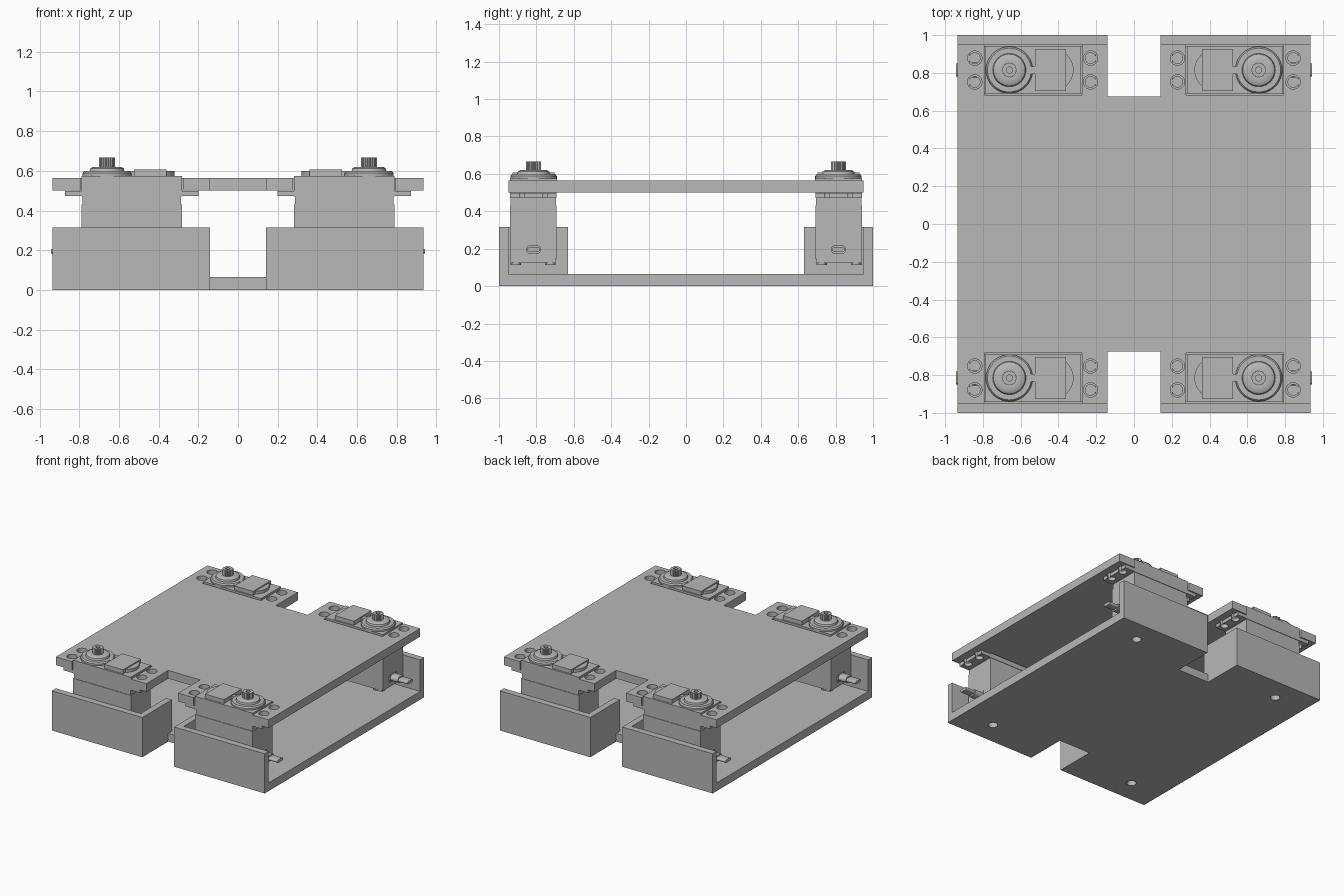
import bpy, bmesh, math
from mathutils import Matrix

cube = bpy.data.objects.get("Cube")
if cube:
    bpy.data.objects.remove(cube, do_unlink=True)

grey = bpy.data.materials.new("plain grey")
grey.use_nodes = True
COLOUR = (0.48, 0.48, 0.48, 1)
grey.diffuse_color = COLOUR
grey.node_tree.nodes["Principled BSDF"].inputs["Base Color"].default_value = COLOUR


def finish(name, bm, smooth=False):
    bmesh.ops.recalc_face_normals(bm, faces=bm.faces)
    me = bpy.data.meshes.new(name)
    bm.to_mesh(me)
    bm.free()
    me.materials.append(grey)
    ob = bpy.data.objects.new(name, me)
    bpy.context.collection.objects.link(ob)
    if smooth:
        bpy.ops.object.select_all(action='DESELECT')
        ob.select_set(True)
        bpy.context.view_layer.objects.active = ob
        bpy.ops.object.shade_smooth_by_angle(angle=math.radians(35))
    return ob


def prism(name, outline, z0, z1, smooth=False):
    """Extrude a flat outline from z0 up to z1."""
    bm = bmesh.new()
    face = bm.faces.new([bm.verts.new((x, y, z0)) for x, y in outline])
    top = bmesh.ops.extrude_face_region(bm, geom=[face])["geom"]
    for v in top:
        if isinstance(v, bmesh.types.BMVert):
            v.co.z = z1
    return finish(name, bm, smooth)


def box(name, x0, x1, y0, y1, z0, z1):
    return prism(name, [(x0, y0), (x1, y0), (x1, y1), (x0, y1)], z0, z1)


def lathe(name, cx, cy, profile, steps=40):
    """Stack of rings (radius, z) closed by a cap at each end."""
    bm = bmesh.new()
    rings = [[bm.verts.new((cx + r * math.cos(2 * math.pi * i / steps),
                            cy + r * math.sin(2 * math.pi * i / steps), z))
              for i in range(steps)] for r, z in profile]
    for a, b in zip(rings, rings[1:]):
        for i in range(steps):
            j = (i + 1) % steps
            bm.faces.new((a[i], a[j], b[j], b[i]))
    bm.faces.new(rings[0])
    bm.faces.new(rings[-1])
    return finish(name, bm, True)


def cut(ob, cutters):
    for c in cutters:
        mod = ob.modifiers.new("cut", 'BOOLEAN')
        mod.operation, mod.solver, mod.object = 'DIFFERENCE', 'EXACT', c
        bpy.context.view_layer.objects.active = ob
        bpy.ops.object.modifier_apply(modifier=mod.name)
        bpy.data.objects.remove(c, do_unlink=True)


def hole(x, y, r, z0, z1):
    return lathe("hole_cutter", x, y, [(r, z0), (r, z1)], 24)


CORNERS = [(1, -1, "front_left"), (-1, -1, "front_right"),
           (1, 1, "back_left"), (-1, 1, "back_right")]
W, NX, NY = 0.935, 0.14, 0.675      # half width, notch half width, notch depth line
SX, SY = 0.66, 0.815                # motor shaft position


def h_outline(depth, slot=None):
    """Notched outline; slot cuts an open bay for each motor."""
    q = [(W, 0), (W, depth)]
    if slot:
        x0, x1, y = slot
        q += [(x1, depth), (x1, y), (x0, y), (x0, depth)]
    q += [(NX, depth), (NX, NY)]
    back = q[1:] + [(-x, y) for x, y in reversed(q[1:])]
    return back + [(-x, -y) for x, y in back]


# Base tray with screw holes and walls
tray = prism("tray_floor", h_outline(1), 0, 0.065)
cut(tray, [hole(sx * SX, sy * SY, 0.035, -0.1, 0.1) for sx, sy, _ in CORNERS])
for sx, sy, tag in CORNERS:
    wall = [(W, 0.95), (W, 1), (NX, 1), (NX, 0.63), (NX + 0.05, 0.63), (NX + 0.05, 0.95)]
    prism("tray_wall_" + tag, [(sx * x, sy * y) for x, y in wall], 0.065, 0.315)

# Top plate with bays and mounting holes
plate = prism("top_plate", h_outline(0.95, (0.275, 0.792, 0.682)), 0.5, 0.565)
cut(plate, [hole(sx * x, sy * y, 0.038, 0.4, 0.7)
            for sx, sy, _ in CORNERS for x in (0.23, 0.843) for y in (0.752, 0.878)])


def motor():
    """Parts of one motor, drawn in the +x +y corner."""
    parts = [box("motor_foot_cover", 0.287, 0.783, 0.697, 0.937, 0.123, 0.145),
             box("motor_case", 0.282, 0.788, 0.692, 0.942, 0.145, 0.43),
             box("motor_upper_case", 0.286, 0.784, 0.696, 0.938, 0.43, 0.47),
             box("motor_head", 0.282, 0.788, 0.692, 0.942, 0.47, 0.575)]
    # Mounting ears with open screw slots
    for side, x0, x1, hx, e0, e1 in (("inner", 0.2, 0.282, 0.23, 0.19, 0.23),
                                     ("outer", 0.788, 0.872, 0.843, 0.843, 0.9)):
        ear = box("motor_ear_" + side, x0, x1, 0.692, 0.942, 0.472, 0.499)
        for y in (0.752, 0.878):
            cut(ear, [hole(hx, y, 0.028, 0.4, 0.6),
                      box("slot_cutter", e0, e1, y - 0.012, y + 0.012, 0.4, 0.6)])
        parts.append(ear)
    # Gear cover, collar and splined shaft
    parts.append(lathe("motor_gear_cover", SX, SY,
                       [(0.124, 0.57), (0.124, 0.588), (0.116, 0.598), (0.088, 0.598),
                        (0.084, 0.612), (0.072, 0.62), (0.045, 0.62)]))
    spline = [(SX + r * math.cos(math.pi * i / 20), SY + r * math.sin(math.pi * i / 20))
              for i in range(40) for r in [0.04 if i % 2 else 0.036]]
    shaft = prism("motor_shaft", spline, 0.61, 0.666)
    cut(shaft, [hole(SX, SY, 0.016, 0.63, 0.7)])
    parts.append(shaft)
    # Raised lid with rounded end and small key
    arc = [(0.43 + 0.11 * math.cos(math.pi * (0.5 + i / 20)),
            SY + 0.11 * math.sin(math.pi * (0.5 + i / 20))) for i in range(21)]
    parts.append(prism("motor_lid_round", arc, 0.57, 0.598, True))
    parts.append(box("motor_lid_plate", 0.36, 0.525, 0.703, 0.927, 0.57, 0.607))
    parts.append(box("motor_lid_key", 0.525, 0.55, SY - 0.02, SY + 0.02, 0.57, 0.6))
    # Case screws underneath
    for x in (0.32, 0.75):
        for y in (0.725, 0.909):
            parts.append(lathe("motor_screw", x, y, [(0.028, 0.114), (0.028, 0.13)], 20))
    # Cable boot and flat cable, turned to point outwards
    for name, w, h, x0, x1 in (("motor_cable_boot", 0.04, 0.024, 0.785, 0.86),
                               ("motor_cable", 0.034, 0.012, 0.86, 0.942)):
        pill = [(s * (h * math.sin(a)), s * (w - h + h * math.cos(a)))
                for s in (1, -1) for a in [math.pi * (k / 8 - 0.5) for k in range(9)]]
        ob = prism(name, pill, x0, x1, True)
        turn = Matrix.Translation((0, SY, 0.195)) @ Matrix.Rotation(math.pi / 2, 4, 'Y')
        ob.data.transform(turn)
        parts.append(ob)
    parts.append(box("motor_cable_socket", 0.787, 0.794, 0.77, 0.86, 0.168, 0.222))
    return parts


# Mirror the motor into all four corners
for part in motor():
    source, base = part.data, part.name
    for sx, sy, tag in CORNERS:
        me = source.copy()
        me.transform(Matrix.Diagonal((sx, sy, 1, 1)))
        if sx * sy < 0:
            me.flip_normals()
        ob = bpy.data.objects.new(base + "_" + tag, me)
        bpy.context.collection.objects.link(ob)
    bpy.data.objects.remove(part, do_unlink=True)
